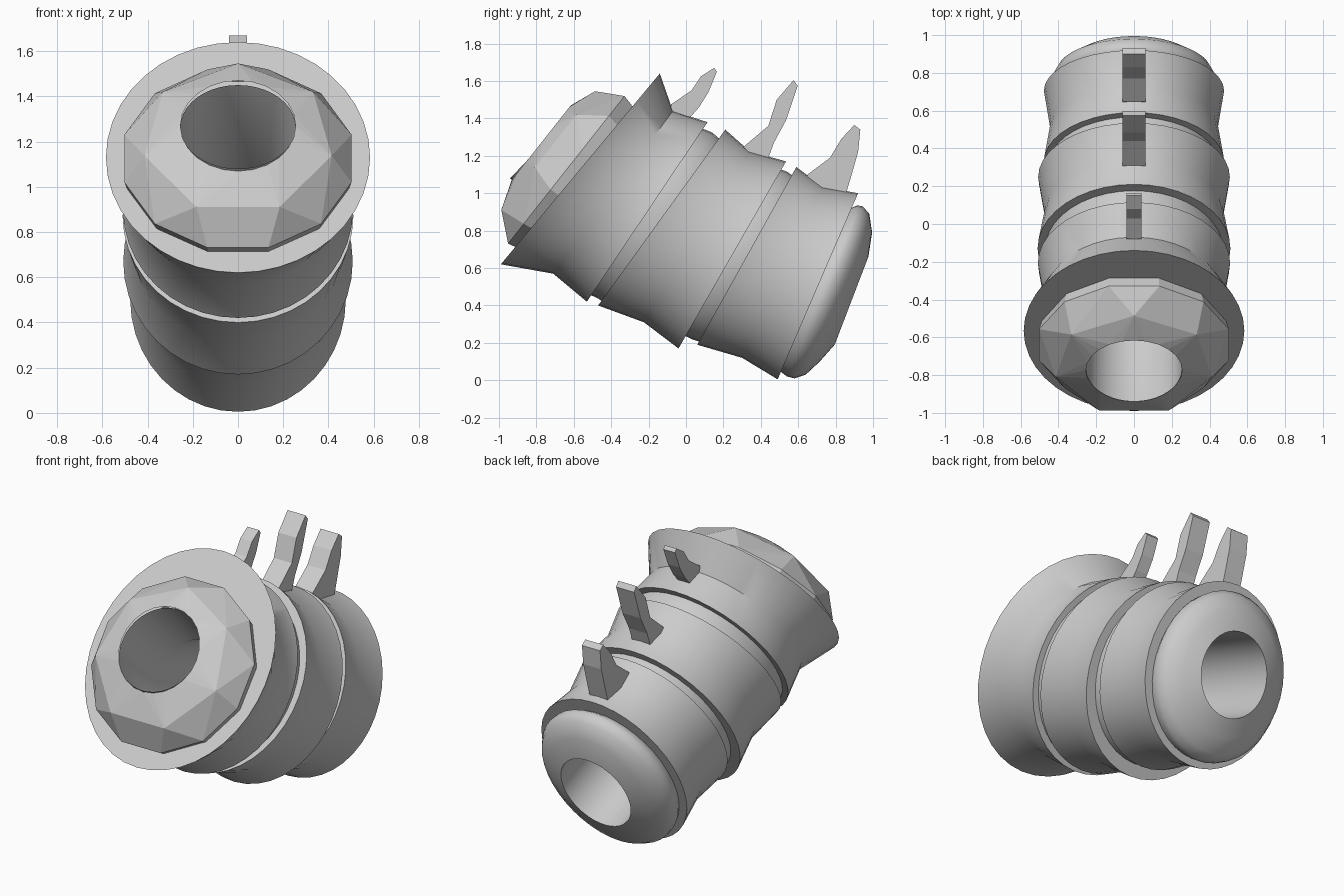
import bpy, bmesh, math
from mathutils import Vector

cube = bpy.data.objects.get("Cube")
if cube:
    bpy.data.objects.remove(cube, do_unlink=True)

grey = bpy.data.materials.new("plain_grey")
grey.use_nodes = True
COLOUR = (0.6, 0.6, 0.6, 1)
grey.diffuse_color = COLOUR
next(n for n in grey.node_tree.nodes
     if n.type == 'BSDF_PRINCIPLED').inputs["Base Color"].default_value = COLOUR

SEGMENTS = 40
OVAL = 0.88  # width of each ring compared with its height


def finish(name, bm, smooth=None):
    mesh = bpy.data.meshes.new(name)
    bm.to_mesh(mesh)
    bm.free()
    mesh.materials.append(grey)
    obj = bpy.data.objects.new(name, mesh)
    bpy.context.collection.objects.link(obj)
    if smooth:
        bpy.ops.object.select_all(action='DESELECT')
        obj.select_set(True)
        bpy.context.view_layer.objects.active = obj
        bpy.ops.object.shade_smooth_by_angle(angle=math.radians(smooth))
    return obj


def loft(name, rings):
    """Skin tilted oval rings given as (top y, top z, bottom y, bottom z[, oval])."""
    bm = bmesh.new()
    loops = []
    for ty, tz, by, bz, *oval in rings:
        top, bottom = Vector((0, ty, tz)), Vector((0, by, bz))
        centre, up = (top + bottom) / 2, (top - bottom) / 2
        side = Vector((up.length * (oval[0] if oval else OVAL), 0, 0))
        loops.append([bm.verts.new(centre + side * math.cos(a) + up * math.sin(a))
                      for a in (math.tau * i / SEGMENTS for i in range(SEGMENTS))])
    for a, b in zip(loops, loops[1:]):
        for i in range(SEGMENTS):
            j = (i + 1) % SEGMENTS
            bm.faces.new((a[i], b[i], b[j], a[j]))
    return finish(name, bm, 45)


def shrink(ring, f):
    """Same ring, scaled about its centre."""
    ty, tz, by, bz = ring
    cy, cz = (ty + by) / 2, (tz + bz) / 2
    return (cy + (ty - cy) * f, cz + (tz - cz) * f,
            cy + (by - cy) * f, cz + (bz - cz) * f)


# Flared body sections, each closed by flat end rings
sections = {
    "front_collar": [(-.14, 1.64, -.99, .62), (-.07, 1.44, -.71, .57), (.115, 1.38, -.53, .42)],
    "middle_section": [(.21, 1.34, -.47, .40), (.34, 1.225, -.225, .31), (.535, 1.17, -.04, .17)],
    "rear_section": [(.59, 1.14, .06, .19), (.73, 1.035, .30, .12), (.92, 1.0, .49, .005)],
}
for name, rings in sections.items():
    loft(name, [shrink(rings[0], .56)] + rings + [shrink(rings[-1], .56)])

# Recessed joints between the sections
loft("front_joint", [(.09, 1.345, -.52, .46), (.14, 1.325, -.475, .44), (.18, 1.29, -.43, .41)])
loft("rear_joint", [(.50, 1.13, -.01, .24), (.54, 1.115, .03, .22), (.59, 1.08, .09, .20)])

# Rounded rear cap and the bent bore running through the body
back_hole = (.975, .66, .795, .19, .92)
front_hole = (-.59, 1.45, -.94, 1.08, 1.0)
loft("rear_cap", [(.88, .92, .50, .05), (.915, .935, .54, .02), (.945, .93, .58, .01),
                  (.98, .89, .64, .03), (.995, .79, .715, .10), back_hole])
loft("bore", [back_hole, (-.285, 1.14, -.555, .72, .98), front_hole])


# Faceted head: hull of a broad base, a middle ring and the hole rim
bm = bmesh.new()
up, out = Vector((0, .62, .785)), Vector((0, -.785, .62))
centre = Vector((0, -.64, 1.125))


def head_ring(count, radius, height, turn=0.0, shift=0.0):
    for i in range(count):
        a = math.tau * (i + turn) / count
        bm.verts.new(centre + Vector((radius * math.sin(a), 0, 0))
                     + up * (radius * math.cos(a) + shift) + out * height)


head_ring(12, .52, 0, .5)
head_ring(12, .49, -.12, .5)
head_ring(7, .425, .14, .0)
head_ring(24, .255, .195, 0, .03)
bmesh.ops.convex_hull(bm, input=bm.verts)
bmesh.ops.recalc_face_normals(bm, faces=bm.faces)
# Open the hole and the hidden underside
caps = [f for f in bm.faces
        if all((v.co - centre).dot(out) > .19 for v in f.verts)
        or all((v.co - centre).dot(out) < -.1 for v in f.verts)]
bmesh.ops.delete(bm, geom=caps, context='FACES')
finish("faceted_head", bm)


# Curved fins along the spine
def fin(name, half_width, outline):
    bm = bmesh.new()
    face = bm.faces.new([bm.verts.new((-half_width, y, z)) for y, z in outline])
    side = bmesh.ops.extrude_face_region(bm, geom=[face])["geom"]
    bmesh.ops.translate(bm, vec=(2 * half_width, 0, 0),
                        verts=[v for v in side if isinstance(v, bmesh.types.BMVert)])
    bmesh.ops.recalc_face_normals(bm, faces=bm.faces)
    finish(name, bm)


fin("front_fin", .04, [(-.08, 1.40), (-.08, 1.475), (.03, 1.55), (.08, 1.625), (.15, 1.67),
                       (.165, 1.65), (.12, 1.54), (.07, 1.46), (.0, 1.38)])
fin("middle_fin", .062, [(.26, 1.2), (.31, 1.25), (.44, 1.36), (.485, 1.5), (.575, 1.605),
                         (.597, 1.575), (.535, 1.39), (.47, 1.27), (.43, 1.16)])
fin("rear_fin", .062, [(.63, 1.05), (.65, 1.10), (.77, 1.19), (.83, 1.29), (.90, 1.365),
                       (.932, 1.34), (.92, 1.22), (.88, 1.08), (.85, .98)])
